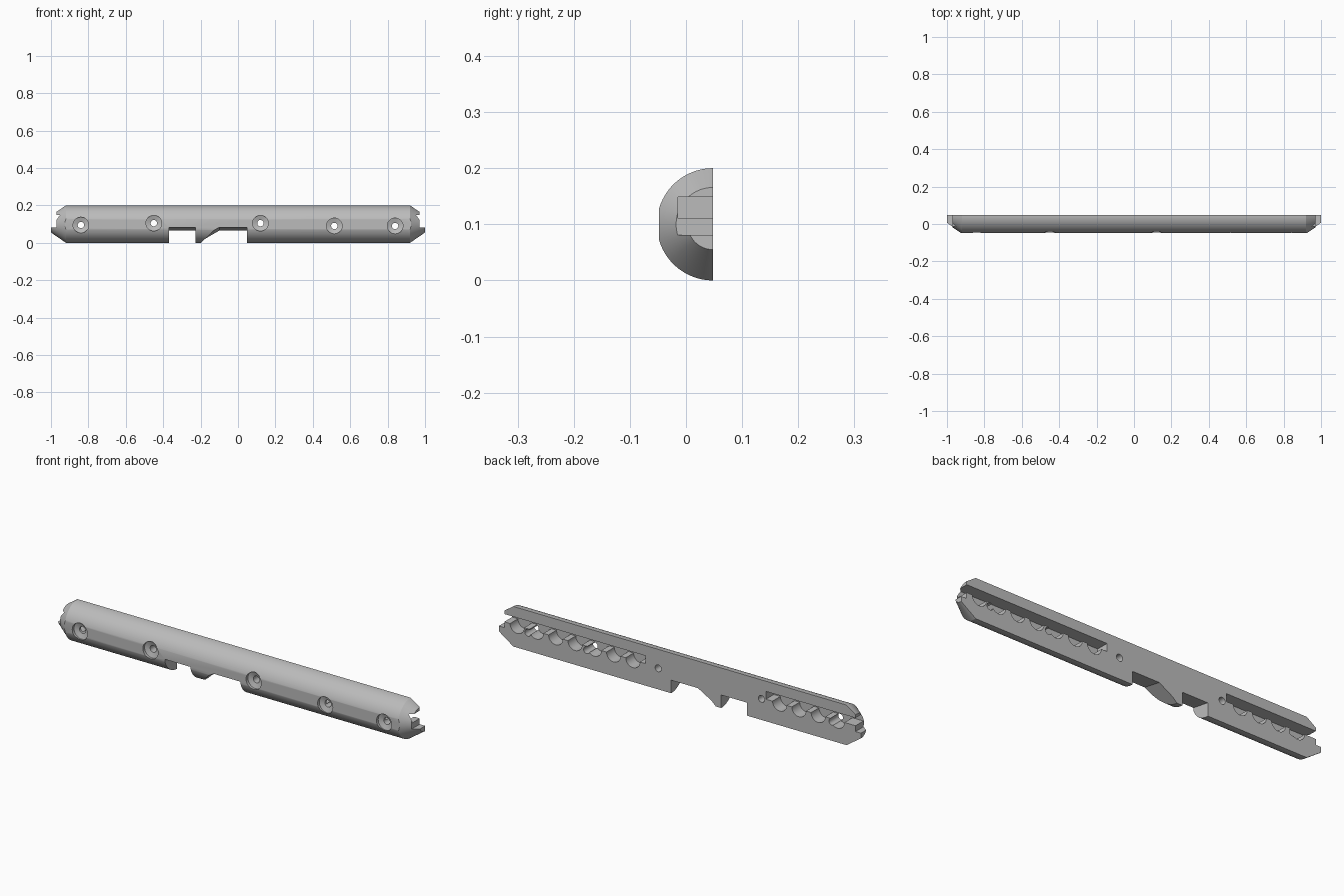
import bpy, bmesh, math
from mathutils import Matrix, Vector

if "Cube" in bpy.data.objects:
    bpy.data.objects.remove(bpy.data.objects["Cube"], do_unlink=True)

BACK, FRONT, AXIS_Z = 0.048, -0.048, 0.1

grey = bpy.data.materials.new("plain grey")
grey.use_nodes = True
grey.diffuse_color = (0.5, 0.5, 0.5, 1)
grey.node_tree.nodes["Principled BSDF"].inputs["Base Color"].default_value = (0.5, 0.5, 0.5, 1)


def make_object(name, bm):
    bmesh.ops.recalc_face_normals(bm, faces=bm.faces)
    mesh = bpy.data.meshes.new(name)
    bm.to_mesh(mesh)
    bm.free()
    mesh.materials.append(grey)
    obj = bpy.data.objects.new(name, mesh)
    bpy.context.collection.objects.link(obj)
    return obj


def loft(name, rings):
    """Solid skinned through rings of equal length, capped at both ends."""
    bm = bmesh.new()
    loops = [[bm.verts.new(p) for p in ring] for ring in rings]
    for a, b in zip(loops, loops[1:]):
        for i in range(len(a)):
            j = (i + 1) % len(a)
            bm.faces.new((a[i], a[j], b[j], b[i]))
    bm.faces.new(loops[0])
    bm.faces.new(loops[-1])
    return make_object(name, bm)


def box(name, x0, x1, y0, y1, z0, z1):
    return loft(name, [[(x, y0, z0), (x, y1, z0), (x, y1, z1), (x, y0, z1)] for x in (x0, x1)])


def turned(name, x, z, stations, sides=32):
    """Solid of round sections along y, given as (y, radius)."""
    turn = [2 * math.pi * i / sides for i in range(sides)]
    return loft(name, [[(x + r * math.cos(t), y, z + r * math.sin(t)) for t in turn]
                       for y, r in stations])


def cut(cutter):
    mod = bar.modifiers.new(cutter.name, "BOOLEAN")
    mod.operation, mod.solver, mod.object = "DIFFERENCE", "EXACT", cutter
    bpy.context.view_layer.objects.active = bar
    bpy.ops.object.modifier_apply(modifier=mod.name)
    bpy.data.objects.remove(cutter, do_unlink=True)


# Half-round bar with tapered ends
arc = [math.pi * i / 48 for i in range(49)]
bar = loft("half_round_bar", [
    [(x, BACK - r * math.sin(t), AXIS_Z + r * math.cos(t)) for t in arc]
    for x, r in ((-1, 0.045), (-0.92, 0.1), (0.92, 0.1), (1, 0.045))])

# Flat front
cut(box("front_trim", -2, 2, -0.2, FRONT, -0.1, 0.3))

# Upper half of each end set back behind the lower tip
for s in (-1, 1):
    cut(box("end_step", s * 0.97, s * 1.1, -0.2, 0.2, 0.081, 0.3))

# Back grooves, open at the ends, with a row of round pockets under each
cut(box("long_groove", 0.19, 1.1, -0.014, 0.1, 0.11, 0.149))
cut(box("short_groove", -1.1, -0.475, -0.014, 0.1, 0.11, 0.149))
for start, count in ((0.26, 7), (-0.87, 4)):
    for i in range(count):
        cut(turned("pocket", start + i * 0.1065, 0.11, ((-0.014, 0.039), (0.1, 0.039))))

# Screw holes with sunken heads
for x, z in ((-0.84, 0.095), (-0.45, 0.105), (0.12, 0.105), (0.515, 0.09), (0.84, 0.09)):
    cut(turned("screw_hole", x, z, ((-0.1, 0.042), (-0.034, 0.042), (-0.026, 0.017), (0.1, 0.017))))

# Underside notches, their ceilings rising toward the front
def notch(name, outline):
    rise = 0.018 / (BACK - FRONT)
    cut(loft(name, [[(x, y, z + (rise * (BACK - y) if z > 0 else 0)) for x, z in outline]
                    for y in (-0.1, 0.1)]))


notch("square_notch", [(-0.37, -0.05), (-0.228, -0.05), (-0.228, 0.065), (-0.37, 0.065)])
notch("ramped_notch", [(-0.2, -0.002), (-0.2, -0.05), (0.048, -0.05), (0.048, 0.065), (-0.1, 0.065)])

# Smooth curves, sharp edges
bpy.ops.object.select_all(action="DESELECT")
bar.select_set(True)
bpy.context.view_layer.objects.active = bar
bpy.ops.object.shade_smooth_by_angle(angle=math.radians(25))
